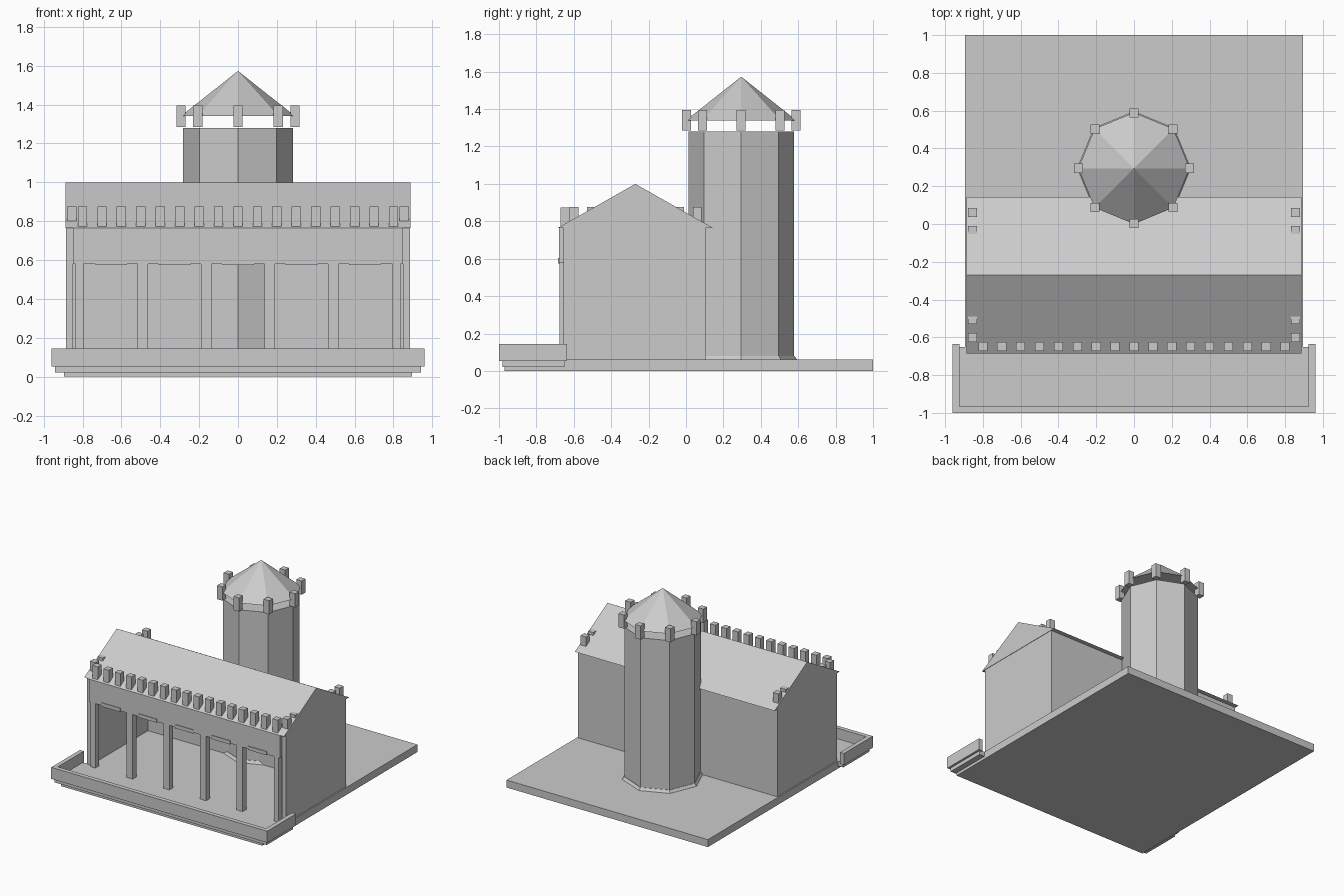
import bpy, bmesh
from math import cos, sin, pi

if "Cube" in bpy.data.objects:
    bpy.data.objects.remove(bpy.data.objects["Cube"])


def box(name, x0, x1, y0, y1, z0, z1):
    return extrude(name, [(y0, z0), (y1, z0), (y1, z1), (y0, z1)], x0, x1)


def extrude(name, profile, x0, x1):
    """Extrude a (y, z) profile along x."""
    bm = bmesh.new()
    face = bm.faces.new([bm.verts.new((x0, y, z)) for y, z in profile])
    ext = bmesh.ops.extrude_face_region(bm, geom=[face])
    for v in ext["geom"]:
        if isinstance(v, bmesh.types.BMVert):
            v.co.x = x1
    return finish(name, bm)


def octagon(name, y, r0, r1, z0, z1):
    """Eight-sided prism or cone with corners on the axes."""
    bm = bmesh.new()
    ring = [(cos(i * pi / 4), sin(i * pi / 4)) for i in range(8)]
    low = [bm.verts.new((r0 * c, y + r0 * s, z0)) for c, s in ring]
    bm.faces.new(low)
    if r1 > 0:
        high = [bm.verts.new((r1 * c, y + r1 * s, z1)) for c, s in ring]
        bm.faces.new(high)
        for i in range(8):
            j = (i + 1) % 8
            bm.faces.new((low[i], low[j], high[j], high[i]))
    else:
        tip = bm.verts.new((0, y, z1))
        for i in range(8):
            bm.faces.new((low[i], low[(i + 1) % 8], tip))
    return finish(name, bm)


def finish(name, bm):
    bmesh.ops.recalc_face_normals(bm, faces=bm.faces[:])
    mesh = bpy.data.meshes.new(name)
    bm.to_mesh(mesh)
    bm.free()
    obj = bpy.data.objects.new(name, mesh)
    bpy.context.collection.objects.link(obj)
    return obj


def merlon(name, x, y, z0, z1, h=0.024):
    return box(name, x - h, x + h, y - h, y + h, z0, z1)


# Ground slab and porch floor
box("base_slab", -0.895, 0.895, -0.97, 1.0, 0, 0.06)
box("porch_step", -0.942, 0.942, -0.982, -0.65, 0.022, 0.0595)

# Low parapet around the porch
box("parapet_front", -0.96, 0.96, -1.0, -0.965, 0.052, 0.145)
for s, side in ((-1, "left"), (1, "right")):
    a, b = sorted((s * 0.925, s * 0.96))
    box("parapet_" + side, a, b, -0.965, -0.635, 0.052, 0.145)

# Hall walls, open at the front
for s, side in ((-1, "left"), (1, "right")):
    a, b = sorted((s * 0.85, s * 0.885))
    box("hall_wall_" + side, a, b, -0.655, 0.105, 0.06, 0.765)
box("hall_wall_back", -0.85, 0.85, 0.07, 0.105, 0.06, 0.765)

# Front beam, columns and the small lintels between them
box("front_beam", -0.85, 0.85, -0.68, -0.64, 0.58, 0.765)
for i in range(6):
    x = (i - 2.5) * 0.326
    w = 0.021 if i in (0, 5) else 0.027
    box("column", x - w, x + w, -0.677, -0.63, 0.06, 0.58)
for i in range(5):
    x = (i - 2) * 0.326
    box("lintel", x - 0.082, x + 0.082, -0.685, -0.64, 0.574, 0.603)

# Gabled roof
extrude("hall_roof", [(-0.685, 0.765), (0.143, 0.765), (-0.271, 1.0)], -0.888, 0.888)

# Battlements along the front and both sides
for i in range(17):
    merlon("front_merlon", (i - 8) * 0.1, -0.648, 0.77, 0.875)
for i in range(8):
    for x in (-0.855, 0.855):
        merlon("side_merlon", x, -0.6 + i * 0.0943, 0.80, 0.876)

# Octagonal tower
TY = 0.295
octagon("tower_foot", TY, 0.3, 0.285, 0.06, 0.08)
octagon("tower_shaft", TY, 0.282, 0.282, 0.06, 1.28)
octagon("tower_roof", TY, 0.295, 0, 1.34, 1.573)
for i in range(8):
    a = i * pi / 4
    merlon("tower_merlon", 0.293 * cos(a), TY + 0.293 * sin(a), 1.285, 1.395)
